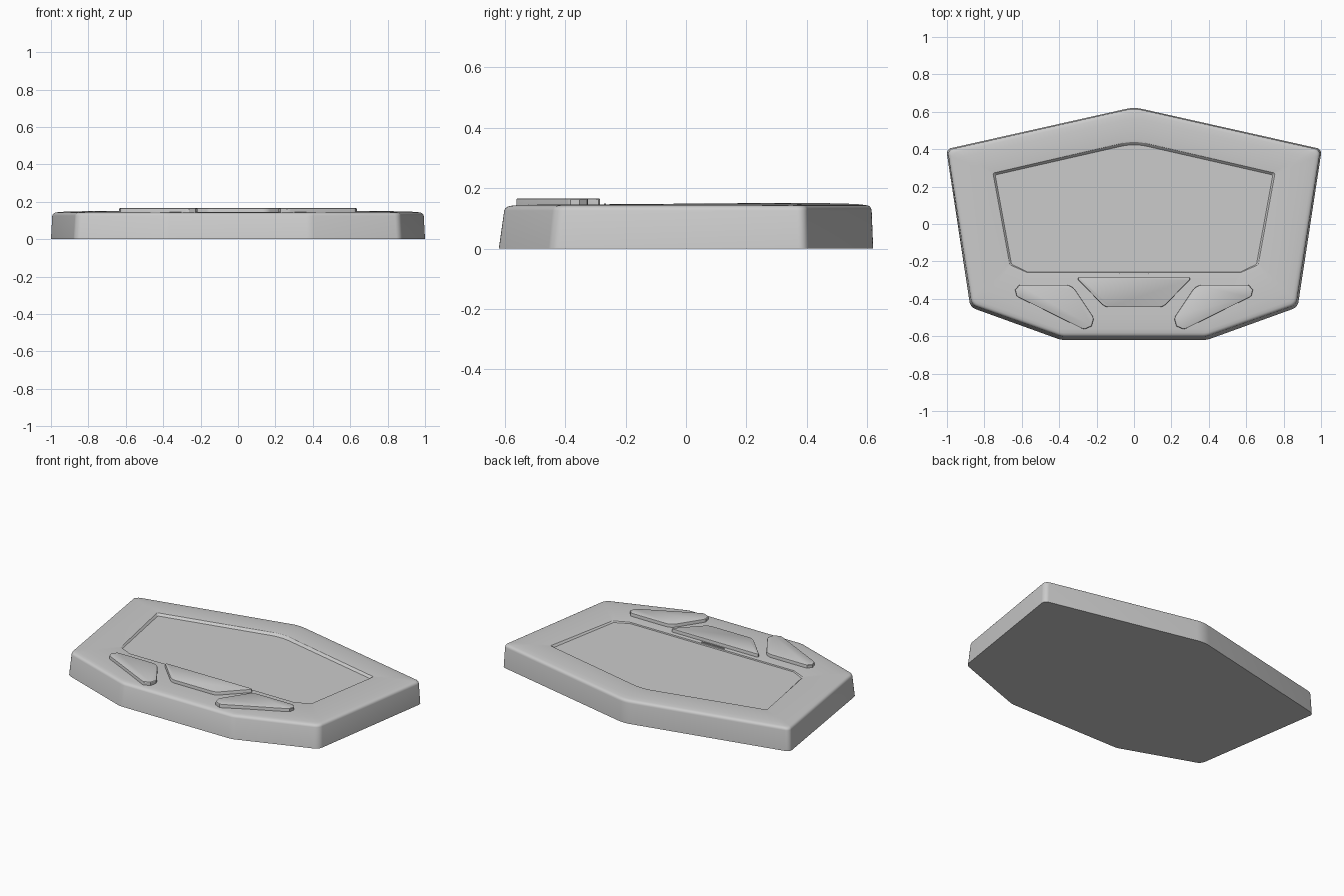
import bpy, bmesh, math
from mathutils import Vector

if "Cube" in bpy.data.objects:
    bpy.data.objects.remove(bpy.data.objects["Cube"])


def rounded(corners, segs=6):
    """Closed outline from (x, y, radius) corners, each rounded by an arc."""
    pts, n = [], len(corners)
    for i, (x, y, r) in enumerate(corners):
        p = Vector((x, y))
        u = (Vector(corners[i - 1][:2]) - p).normalized()
        v = (Vector(corners[(i + 1) % n][:2]) - p).normalized()
        half = u.angle(v) / 2
        c = p + (u + v).normalized() * r / math.sin(half)
        a = p + u * r / math.tan(half) - c
        b = p + v * r / math.tan(half) - c
        for k in range(segs + 1):
            pts.append(c + a.lerp(b, k / segs).normalized() * r)
    return pts


def loft(name, rings):
    """Skin a stack of equal-length 3D rings and cap both ends."""
    bm = bmesh.new()
    loops = [[bm.verts.new(p) for p in ring] for ring in rings]
    n = len(loops[0])
    for lo, hi in zip(loops, loops[1:]):
        for i in range(n):
            j = (i + 1) % n
            bm.faces.new((lo[i], lo[j], hi[j], hi[i]))
    bm.faces.new(loops[0])
    bm.faces.new(loops[-1])
    bmesh.ops.recalc_face_normals(bm, faces=bm.faces)
    me = bpy.data.meshes.new(name)
    bm.to_mesh(me)
    bm.free()
    ob = bpy.data.objects.new(name, me)
    bpy.context.collection.objects.link(ob)
    bpy.ops.object.select_all(action='DESELECT')
    ob.select_set(True)
    bpy.context.view_layer.objects.active = ob
    bpy.ops.object.shade_smooth_by_angle(angle=math.radians(30))
    return ob


def symmetric(half):
    """Back peak plus right-hand corners, mirrored to the left."""
    return half + [(-x, y, r) for x, y, r in reversed(half[1:])]


def mix(a, b, t):
    return [tuple(p + (q - p) * t for p, q in zip(c, d)) for c, d in zip(a, b)]


def ring(corners, z, front_drop=0.0):
    return [(p.x, p.y, z - (front_drop if p.y < -0.15 else 0))
            for p in rounded(corners)]


# Casing: drafted wall, soft shoulder, gently domed bezel, recessed screen
base = symmetric([(0, .625, .2), (1.004, .40, .03), (.875, -.445, .05), (.39, -.62, .12)])
rim = symmetric([(0, .62, .2), (.997, .396, .03), (.867, -.432, .05), (.385, -.602, .12)])
lip = symmetric([(0, .446, .3), (.754, .272, .008), (.664, -.218, .01), (.572, -.259, .015)])
floor = symmetric([(0, .431, .3), (.742, .262, .008), (.655, -.215, .01), (.568, -.257, .015)])

stack = [ring(base, 0)]
for t, z in [(0, .126), (.01, .133), (.03, .1385), (.06, .142),
             (.12, .1445), (.3, .148), (.95, .151), (1, .1495)]:
    stack.append(ring(mix(rim, lip, t), z, .006 * t))
stack.append(ring(floor, .136))
loft("casing", stack)


# Buttons: raised pads with a softened top edge
def button(name, corners, top=.166):
    pts = rounded(corners)
    mid = sum(pts, Vector((0, 0))) / len(pts)
    layers = [(1, .13), (1, top - .004), (.99, top - .001), (.97, top)]
    loft(name, [[(*(mid + (p - mid) * s), z) for p in pts] for s, z in layers])


button("centre_button", [(-.312, -.285, .008), (.312, -.285, .008),
                         (.155, -.445, .06), (-.155, -.445, .06)])
for side, s in (("left", -1), ("right", 1)):
    button(side + "_button", [(.333 * s, -.325, .07), (.752 * s, -.325, .035),
                              (.128 * s, -.633, .046)])

# Thin indicator strip between screen and centre button
button("indicator_strip", [(-.08, -.265, .002), (.08, -.265, .002),
                           (.08, -.271, .002), (-.08, -.271, .002)], .15)
